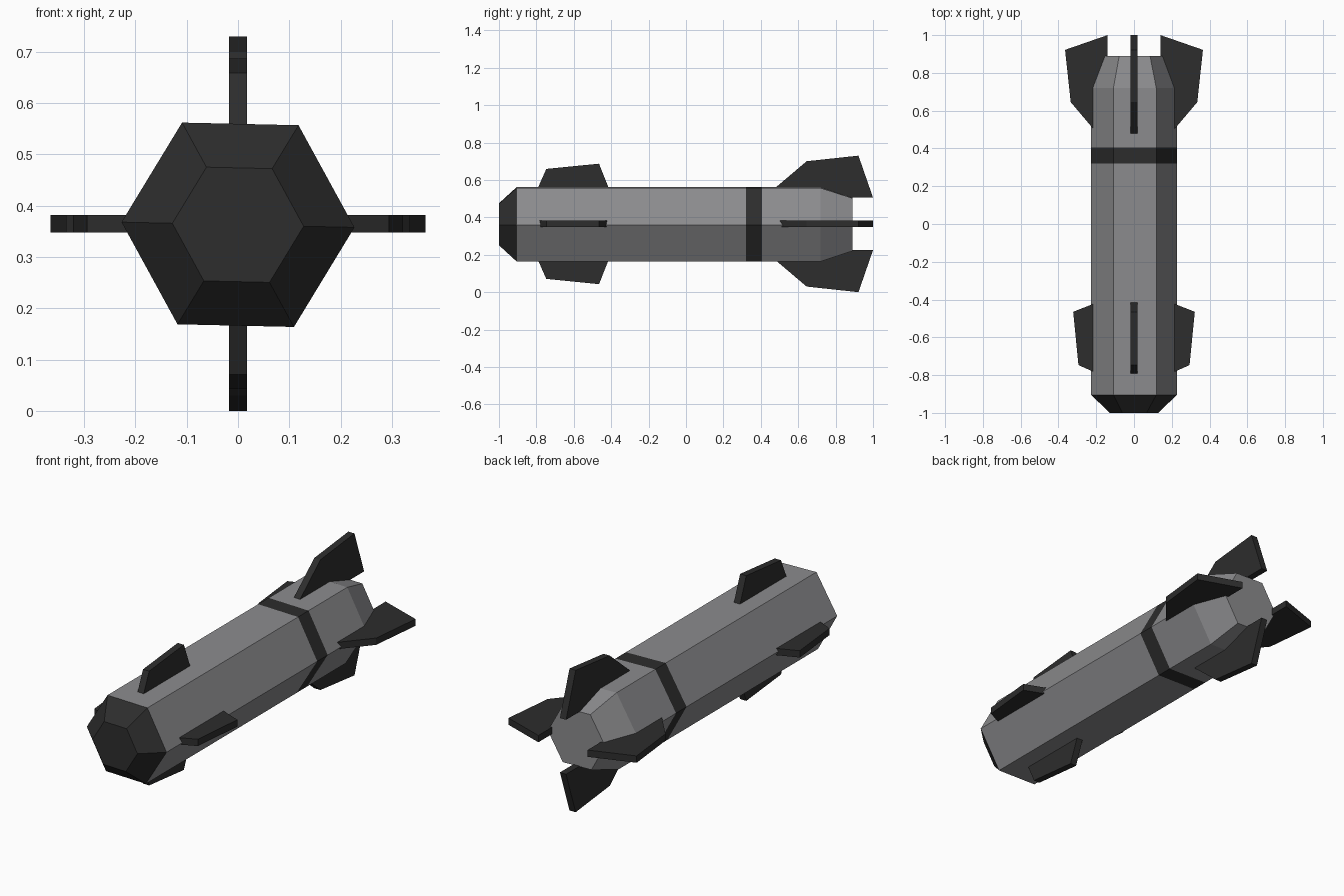
import bpy, bmesh, math

if "Cube" in bpy.data.objects:
    bpy.data.objects.remove(bpy.data.objects["Cube"])

CZ = 0.365   # height of the long axis


def material(name, rgb):
    m = bpy.data.materials.new(name)
    m.diffuse_color = (*rgb, 1)
    m.use_nodes = True
    m.node_tree.nodes["Principled BSDF"].inputs["Base Color"].default_value = m.diffuse_color
    return m


grey = material("hull grey", (0.26, 0.26, 0.27))
dark = material("charcoal", (0.026, 0.026, 0.026))


def make_object(name, bm, mats):
    bmesh.ops.recalc_face_normals(bm, faces=bm.faces)
    me = bpy.data.meshes.new(name)
    bm.to_mesh(me)
    bm.free()
    for m in mats:
        me.materials.append(m)
    ob = bpy.data.objects.new(name, me)
    bpy.context.collection.objects.link(ob)
    return ob


# Six-sided hull lofted along y: (y, radius), with a slight roll
profile = [(-1.0, 0.128), (-0.905, 0.227), (0.32, 0.227), (0.405, 0.227),
           (0.72, 0.227), (0.89, 0.163)]
roll = math.radians(1.3)
bm = bmesh.new()
rings = []
for y, r in profile:
    rings.append([bm.verts.new((r * math.cos(k * math.pi / 3 - roll), y,
                                CZ - 0.002 + r * math.sin(k * math.pi / 3 - roll)))
                  for k in range(6)])
for a, b in zip(rings, rings[1:]):
    for k in range(6):
        bm.faces.new((a[k], a[(k + 1) % 6], b[(k + 1) % 6], b[k]))
bm.faces.new(rings[0])
bm.faces.new(rings[-1])
# Dark nose and dark band, chosen by position along the hull
for f in bm.faces:
    y = f.calc_center_median().y
    f.material_index = 1 if y < -0.92 or 0.32 < y < 0.405 else 0
make_object("hull", bm, [grey, dark])


# Fins: flat plates from a (distance from axis, y) outline, four around the axis
def fins(name, outline, half=0.0175):
    for i, side in enumerate(("right", "top", "left", "bottom")):
        c, s = [(1, 0), (0, 1), (-1, 0), (0, -1)][i]
        bm = bmesh.new()
        layers = [[bm.verts.new((r * c - t * s, y, CZ + r * s + t * c))
                   for r, y in outline] for t in (-half, half)]
        for layer in layers:
            bm.faces.new(layer)
        n = len(outline)
        for k in range(n):
            j = (k + 1) % n
            bm.faces.new((layers[0][k], layers[0][j], layers[1][j], layers[1][k]))
        make_object(f"{name}_{side}", bm, [dark])


fins("tail_fin", [(0.14, 0.415), (0.335, 0.645), (0.365, 0.922), (0.14, 1.0)])
fins("front_fin", [(0.14, -0.815), (0.294, -0.747), (0.322, -0.465), (0.14, -0.393)])
